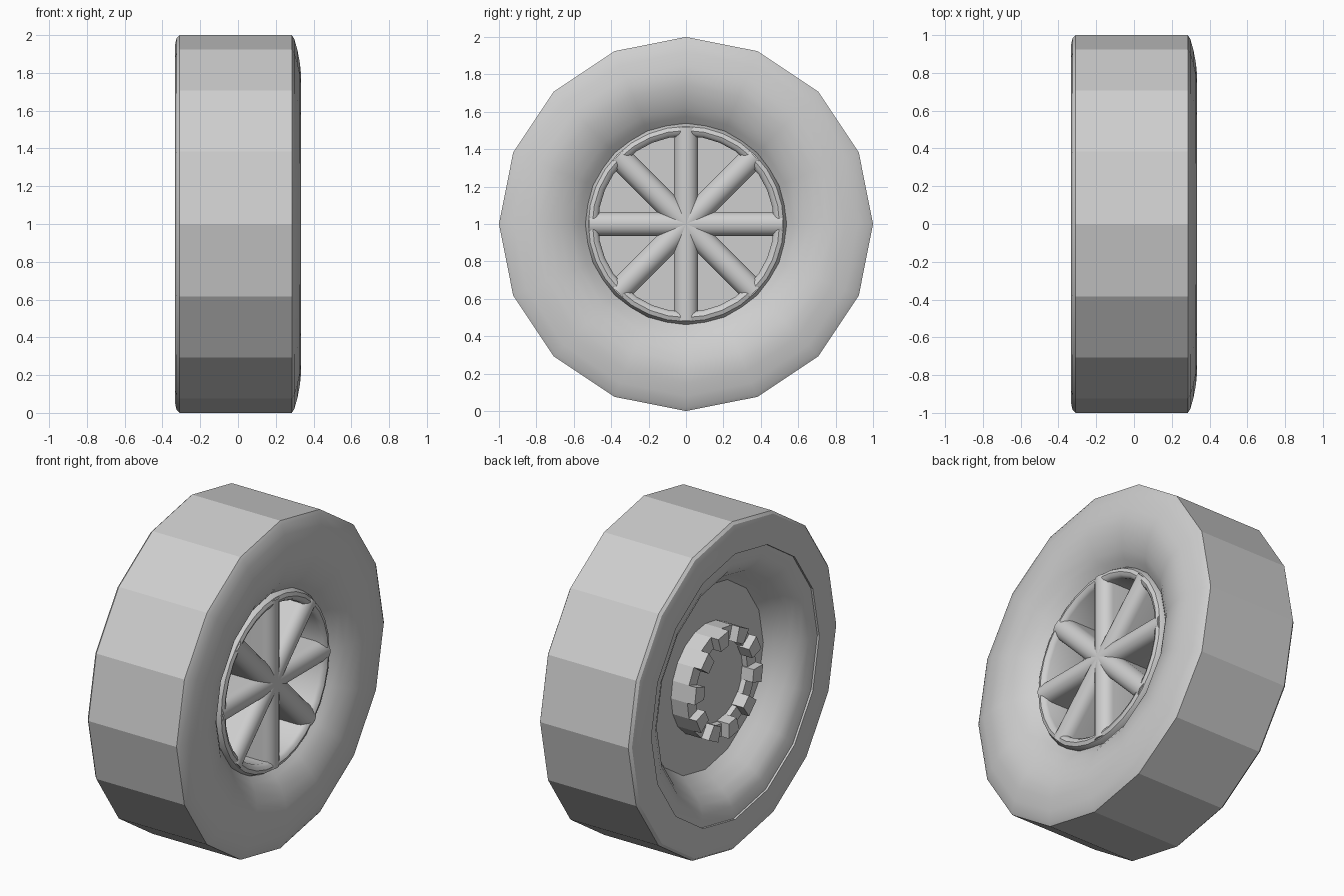
import bpy, bmesh
from math import sin, cos, pi, radians

if "Cube" in bpy.data.objects:
    bpy.data.objects.remove(bpy.data.objects["Cube"], do_unlink=True)

grey = bpy.data.materials.new("plain_grey")
grey.use_nodes = True
grey.diffuse_color = (0.62, 0.62, 0.62, 1)
grey.node_tree.nodes["Principled BSDF"].inputs["Base Color"].default_value = grey.diffuse_color


def finish(bm, name, smooth=20):
    """Turn a bmesh into a named object with angle-limited smoothing."""
    bmesh.ops.remove_doubles(bm, verts=bm.verts, dist=1e-5)
    bmesh.ops.recalc_face_normals(bm, faces=bm.faces)
    mesh = bpy.data.meshes.new(name)
    bm.to_mesh(mesh)
    bm.free()
    mesh.materials.append(grey)
    obj = bpy.data.objects.new(name, mesh)
    bpy.context.collection.objects.link(obj)
    bpy.ops.object.select_all(action="DESELECT")
    obj.select_set(True)
    bpy.context.view_layer.objects.active = obj
    bpy.ops.object.shade_smooth_by_angle(angle=radians(smooth))
    return obj


def place(x, r, a):
    return (x, r * sin(a), 1 + r * cos(a))


def lathe(name, profile, sides, smooth=20):
    """Spin a closed (x, radius) profile around the axle."""
    bm = bmesh.new()
    rings = [[bm.verts.new(place(x, r, 2 * pi * k / sides)) for x, r in profile]
             for k in range(sides)]
    n = len(profile)
    for k in range(sides):
        a, b = rings[k], rings[(k + 1) % sides]
        for i in range(n):
            j = (i + 1) % n
            if profile[i][1] > 0 or profile[j][1] > 0:
                bm.faces.new((a[i], a[j], b[j], b[i]))
    bmesh.ops.dissolve_degenerate(bm, dist=1e-5, edges=bm.edges)
    return finish(bm, name, smooth)


# Tyre: flat tread, dished outer sidewall, stepped inner sidewall and deep well
lathe("tyre", [
    (-0.31, 1.0), (0.285, 1.0), (0.298, 0.98), (0.315, 0.92), (0.328, 0.85),
    (0.333, 0.80), (0.327, 0.74), (0.31, 0.68), (0.285, 0.62), (0.255, 0.575),
    (0.215, 0.53), (-0.10, 0.53), (-0.13, 0.56), (-0.18, 0.60), (-0.24, 0.645),
    (-0.285, 0.69), (-0.31, 0.74), (-0.32, 0.81), (-0.333, 0.81),
    (-0.333, 0.95), (-0.325, 0.985)], 16)

# Rim: rounded lip and barrel
lathe("rim", [
    (0.0, 0.47), (0.235, 0.47), (0.252, 0.482), (0.26, 0.50),
    (0.252, 0.522), (0.22, 0.54), (0.0, 0.54)], 32, 40)

# Disc closing the middle of the wheel
lathe("wheel_disc", [(0.03, 0), (0.03, 0.55), (-0.13, 0.57), (-0.13, 0)], 32)

# Spokes: four round-topped bars crossing at the centre
half, depth, reach = 0.065, 0.06, 0.515
section = [(-half, 0.02)] + [
    (-half * cos(pi * i / 8), 0.205 + depth * sin(pi * i / 8)) for i in range(9)
] + [(half, 0.02)]
for s in range(4):
    ang = s * pi / 4
    bm = bmesh.new()
    ends = [[bm.verts.new((x, d * sin(ang) + w * cos(ang), 1 + d * cos(ang) - w * sin(ang)))
             for w, x in section] for d in (-reach, reach)]
    for i in range(len(section)):
        j = (i + 1) % len(section)
        bm.faces.new((ends[0][i], ends[0][j], ends[1][j], ends[1][i]))
    for end in ends:
        bm.faces.new(end)
    finish(bm, f"spoke_bar_{s + 1}", 35)

# Hub on the inner side: recessed cup
teeth = 10
lathe("hub", [(-0.12, 0), (-0.12, 0.33), (-0.24, 0.33), (-0.24, 0.25),
              (-0.21, 0.245), (-0.21, 0)], teeth * 2, 10)

# Ring of blocks standing on the hub edge
bm = bmesh.new()
for t in range(teeth):
    a0 = 2 * pi * t / teeth
    a1 = a0 + pi / teeth
    corners = [(0.24, a0), (0.33, a0), (0.33, a1), (0.24, a1)]
    low, high = [[bm.verts.new(place(x, r, a)) for r, a in corners] for x in (-0.21, -0.29)]
    bm.faces.new(low)
    bm.faces.new(high)
    for i in range(4):
        j = (i + 1) % 4
        bm.faces.new((low[i], low[j], high[j], high[i]))
finish(bm, "hub_teeth", 10)
